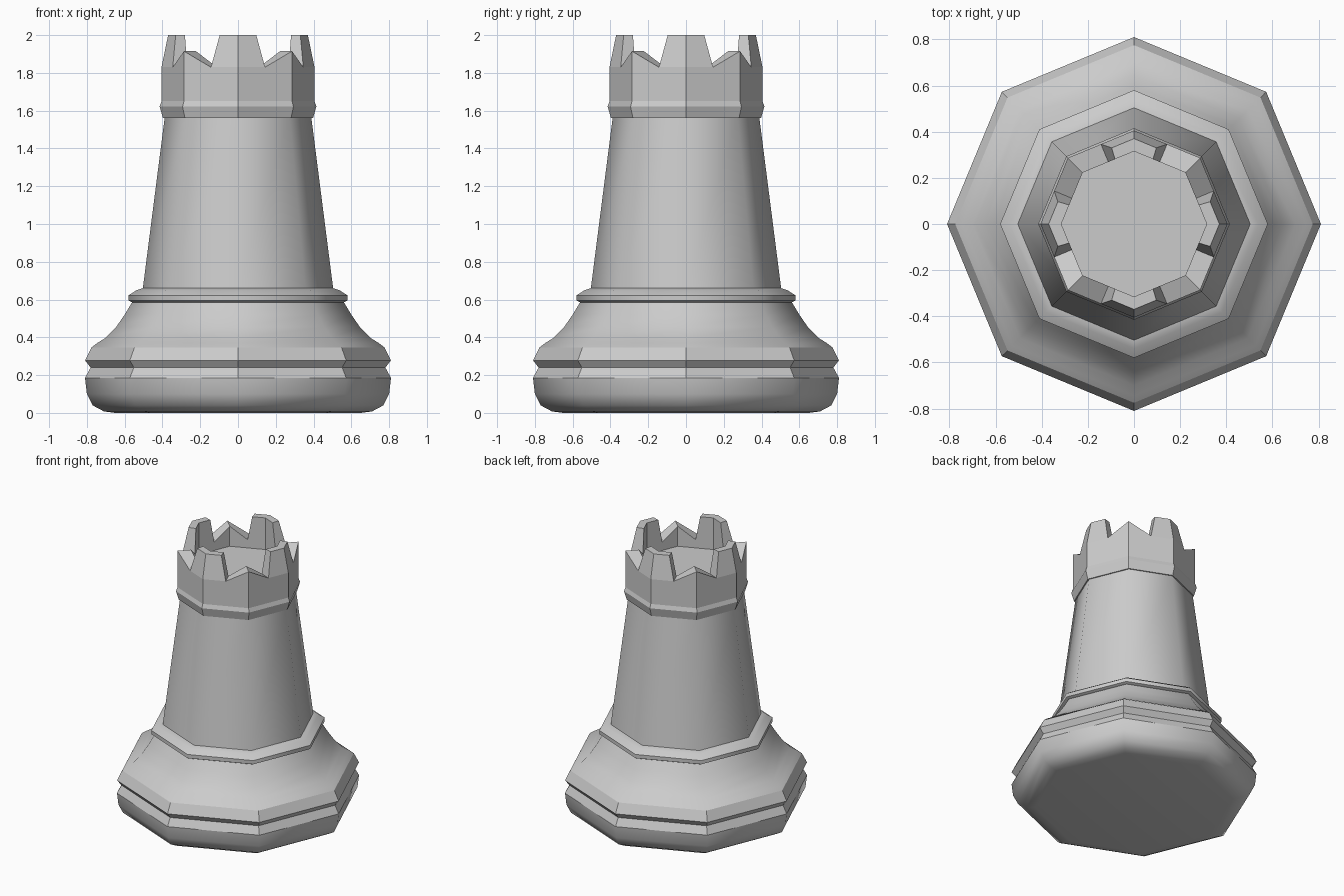
import bpy, bmesh, math

if "Cube" in bpy.data.objects:
    bpy.data.objects.remove(bpy.data.objects["Cube"])

SIDES = 8


def corner(r, k):
    a = math.radians(45 * k)
    return r * math.cos(a), r * math.sin(a)


def make_object(name, bm, angle=None):
    bmesh.ops.recalc_face_normals(bm, faces=bm.faces)
    mesh = bpy.data.meshes.new(name)
    bm.to_mesh(mesh)
    bm.free()
    ob = bpy.data.objects.new(name, mesh)
    bpy.context.collection.objects.link(ob)
    if angle:
        bpy.ops.object.select_all(action='DESELECT')
        ob.select_set(True)
        bpy.context.view_layer.objects.active = ob
        bpy.ops.object.shade_smooth_by_angle(angle=math.radians(angle))
    return ob


def bridge(bm, a, b):
    n = len(a)
    for i in range(n):
        j = (i + 1) % n
        bm.faces.new((a[i], a[j], b[j], b[i]))


def turned(name, profile, angle=None):
    """Eight-sided solid from (radius, height) pairs, capped at both ends."""
    bm = bmesh.new()
    rings = [[bm.verts.new((*corner(r, k), z)) for k in range(SIDES)]
             for r, z in profile]
    for a, b in zip(rings, rings[1:]):
        bridge(bm, a, b)
    bm.faces.new(rings[0])
    bm.faces.new(rings[-1])
    return make_object(name, bm, angle)


# rounded foot
turned("foot", [(0.65, 0), (0.71, 0.008), (0.77, 0.04), (0.80, 0.10),
                (0.81, 0.185)], 50)

# faceted grooved band
turned("grooved_band", [(0.81, 0.185), (0.78, 0.24), (0.81, 0.278),
                        (0.775, 0.347)])

# sloping skirt
turned("skirt", [(0.775, 0.347), (0.745, 0.37), (0.70, 0.398), (0.645, 0.455),
                 (0.60, 0.52), (0.56, 0.587)], 50)

# collar at the foot of the shaft
turned("collar", [(0.56, 0.585), (0.58, 0.595), (0.58, 0.622), (0.54, 0.648),
                  (0.505, 0.66)], 50)

# tapering shaft
turned("shaft", [(0.505, 0.65), (0.388, 1.565)], 50)

# crown: columns hold (radius at lip, side index, fraction along side, lip height)
MERLON, VALLEY, PEAK = 2.0, 1.83, 1.915
columns = []
for q in range(4):
    s = 2 * q
    columns += [(0.37, s, 0, MERLON), (0.37, s, 0.37, MERLON),
                (0.405, s, 0.5, VALLEY), (0.405, s + 1, 0, PEAK),
                (0.405, s + 1, 0.5, VALLEY), (0.37, s + 1, 0.63, MERLON)]


def on_side(r, s, t):
    (x0, y0), (x1, y1) = corner(r, s), corner(r, s + 1)
    return x0 + (x1 - x0) * t, y0 + (y1 - y0) * t


bm = bmesh.new()
rings = []
for r, z in ((0.39, 1.56), (0.397, 1.56), (0.415, 1.622), (0.405, 1.65),
             (0.405, 1.83)):
    rings.append([bm.verts.new((*on_side(r, s, t), z)) for _, s, t, _ in columns])
rings.append([bm.verts.new((*on_side(lip, s, t), z)) for lip, s, t, z in columns])
rings.append([bm.verts.new((*on_side(0.315, s, t), z)) for _, s, t, z in columns])
rings.append([bm.verts.new((*on_side(0.315, s, t), 1.77)) for _, s, t, _ in columns])
for a, b in zip(rings, rings[1:]):
    bridge(bm, a, b)
bm.faces.new(rings[0])
bm.faces.new(rings[-1])
bmesh.ops.remove_doubles(bm, verts=bm.verts, dist=0.0005)
make_object("crown", bm)
